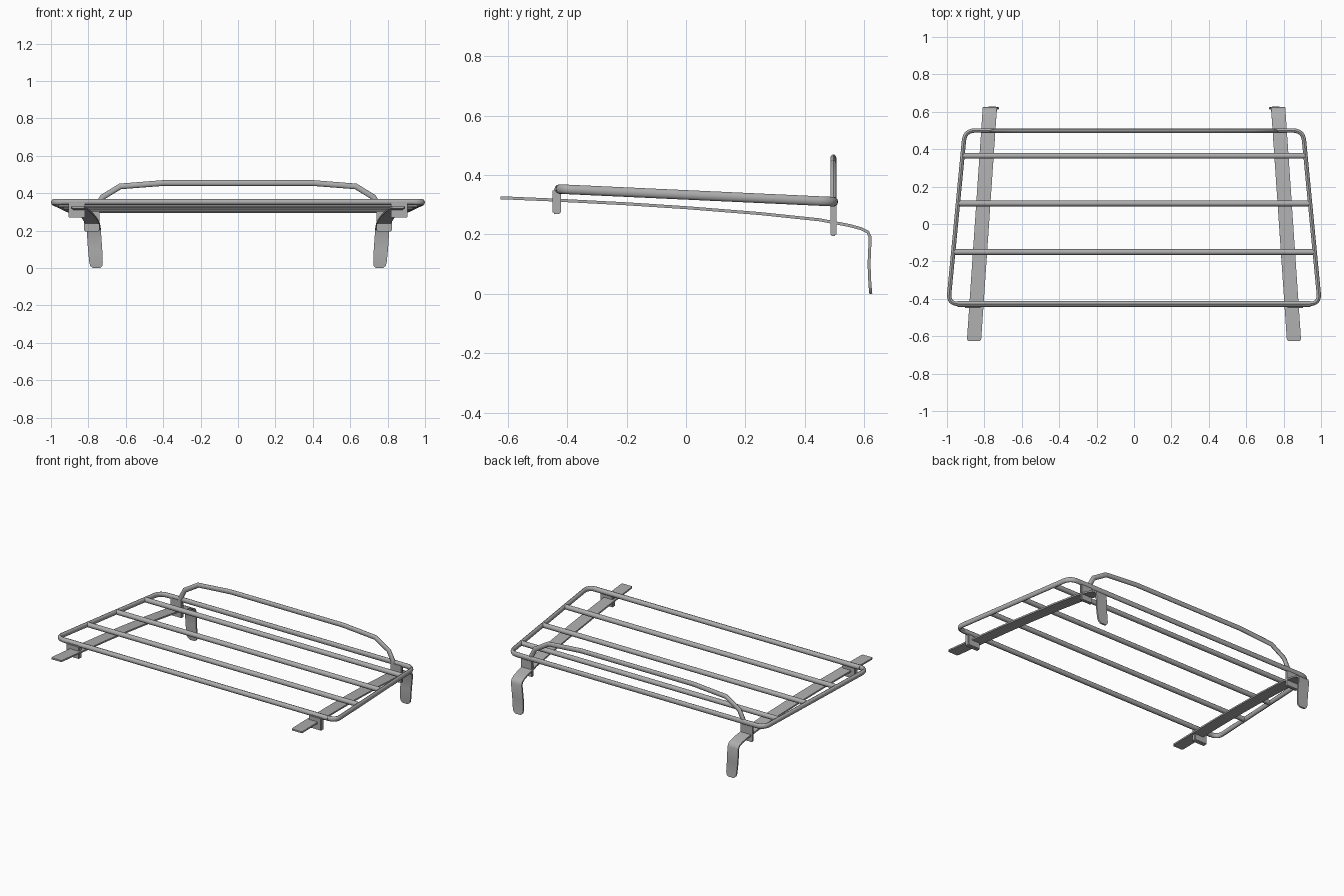
import bpy, bmesh, math
from mathutils import Vector

cube = bpy.data.objects.get("Cube")
if cube:
    bpy.data.objects.remove(cube, do_unlink=True)

metal = bpy.data.materials.new("satin grey metal")
metal.use_nodes = True
GREY = (0.42, 0.42, 0.42, 1)
metal.diffuse_color = GREY
metal.node_tree.nodes["Principled BSDF"].inputs["Base Color"].default_value = GREY


def finish(name, bm):
    bmesh.ops.recalc_face_normals(bm, faces=bm.faces)
    mesh = bpy.data.meshes.new(name)
    bm.to_mesh(mesh)
    bm.free()
    obj = bpy.data.objects.new(name, mesh)
    bpy.context.collection.objects.link(obj)
    mesh.materials.append(metal)
    bpy.ops.object.select_all(action="DESELECT")
    obj.select_set(True)
    bpy.context.view_layer.objects.active = obj
    bpy.ops.object.shade_smooth_by_angle(angle=math.radians(40))
    return obj


def sweep(name, path, axis, section, closed=False, widths=None):
    """Sweep a section (along axis, across axis) down a path."""
    bm = bmesh.new()
    path = [Vector(p) for p in path]
    axis = Vector(axis)
    n = len(path)
    rings = []
    for i, p in enumerate(path):
        if closed:
            before, after = path[i - 1], path[(i + 1) % n]
        else:
            before, after = path[max(i - 1, 0)], path[min(i + 1, n - 1)]
        # mitre direction from the two neighbouring segments
        t = Vector()
        for seg in (p - before, after - p):
            if seg.length > 0:
                t += seg.normalized()
        across = t.cross(axis).normalized()
        w = widths[i] if widths else 1
        rings.append([bm.verts.new(p + axis * a * w + across * b) for a, b in section])
    k = len(section)
    for i in range(n if closed else n - 1):
        r, s = rings[i], rings[(i + 1) % n]
        for j in range(k):
            bm.faces.new((r[j], r[(j + 1) % k], s[(j + 1) % k], s[j]))
    if not closed:
        bm.faces.new(rings[0])
        bm.faces.new(rings[-1])
    return finish(name, bm)


def ellipse(a, b, n=12):
    return [(a * math.cos(2 * math.pi * i / n), b * math.sin(2 * math.pi * i / n))
            for i in range(n)]


def block(name, centre, size):
    bm = bmesh.new()
    bmesh.ops.create_cube(bm, size=1)
    bmesh.ops.scale(bm, vec=size, verts=bm.verts)
    bmesh.ops.translate(bm, vec=centre, verts=bm.verts)
    bmesh.ops.bevel(bm, geom=bm.edges[:], offset=0.004, segments=2, affect="EDGES")
    return finish(name, bm)


def rack_z(y):
    return 0.333 - 0.046 * y


def side_x(y):
    return 0.952 - 0.096 * y


# Rounded outer frame, tapering toward the back
FRONT, BACK = -0.427, 0.5
corners = [Vector((s * side_x(y), y, rack_z(y)))
           for s, y in ((-1, FRONT), (1, FRONT), (1, BACK), (-1, BACK))]
loop = []
for i, c in enumerate(corners):
    a = c + (corners[i - 1] - c).normalized() * 0.055
    b = c + (corners[(i + 1) % 4] - c).normalized() * 0.055
    for step in range(7):
        u = step / 6
        loop.append(a * (1 - u) ** 2 + c * 2 * u * (1 - u) + b * u * u)
sweep("outer_frame", loop, (0, 0, 1), ellipse(0.016, 0.0115), closed=True)

# Cross bars
for i, y in enumerate((FRONT, -0.15, 0.11, 0.365)):
    x = side_x(y) - (0.05 if y == FRONT else 0)
    sweep(f"cross_bar_{i + 1}", [(-x, y, rack_z(y)), (x, y, rack_z(y))],
          (0, 0, 1), ellipse(0.0155, 0.0155))

# Raised rear hoop
half = [(0.765, 0.23), (0.755, 0.32), (0.725, 0.378), (0.63, 0.436), (0.4, 0.454)]
hoop = [(-x, 0.496, z) for x, z in half] + [(x, 0.496, z) for x, z in reversed(half)]
sweep("rear_hoop", hoop, (0, 1, 0), ellipse(0.0105, 0.0155))

# Mounting straps with hooked legs, and the clips that hold the rack on them
profile = [(-0.625, 0.323), (-0.615, 0.323), (-0.45, 0.316), (-0.2, 0.303), (0, 0.29),
           (0.25, 0.27), (0.45, 0.249), (0.55, 0.23), (0.59, 0.219), (0.612, 0.208),
           (0.62, 0.19), (0.616, 0.1), (0.619, 0.03), (0.621, 0.012), (0.622, 0.0)]
widths = [0.85] + [1] * (len(profile) - 4) + [0.95, 0.85, 0.5]
W, T = 0.038, 0.005
strap_section = [(-W, -T), (W, -T), (W, T), (-W, T)]
for s, side in ((1, "left"), (-1, "right")):
    path = [(s * (0.813 - 0.068 * y if z > 0.19 else 0.757 + 0.07 * z), y, z)
            for y, z in profile]
    sweep(f"{side}_strap", path, (1, 0, 0), strap_section, widths=widths)
    block(f"{side}_front_clip", (s * 0.862, -0.435, 0.31), (0.09, 0.028, 0.082))
    block(f"{side}_rear_clip", (s * 0.782, 0.496, 0.253), (0.082, 0.02, 0.116))
